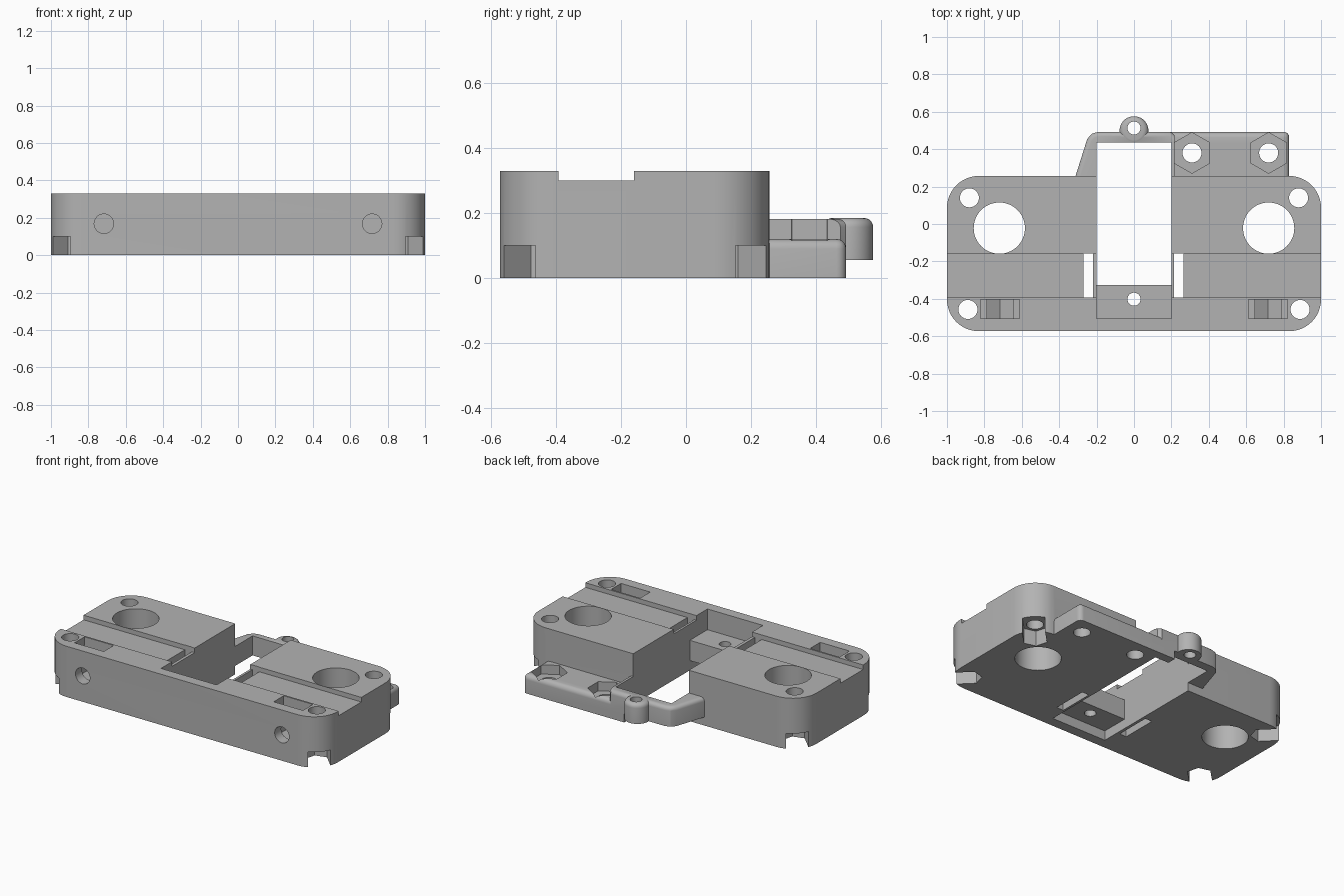
import bpy, bmesh, math
from mathutils import Matrix, Vector

if "Cube" in bpy.data.objects:
    bpy.data.objects.remove(bpy.data.objects["Cube"])

grey = bpy.data.materials.new("plain grey")
grey.diffuse_color = (0.45, 0.45, 0.45, 1)
grey.use_nodes = True
grey.node_tree.nodes["Principled BSDF"].inputs["Base Color"].default_value = grey.diffuse_color


def prism(name, pts, z0, z1, bevel=0, rule=None, segs=5):
    """Extrude an outline from z0 to z1, rounding the edges picked by rule."""
    bm = bmesh.new()
    low = [bm.verts.new((x, y, z0)) for x, y in pts]
    high = [bm.verts.new((x, y, z1)) for x, y in pts]
    bm.faces.new(low[::-1])
    bm.faces.new(high)
    n = len(pts)
    for i in range(n):
        j = (i + 1) % n
        bm.faces.new((low[i], low[j], high[j], high[i]))
    bmesh.ops.recalc_face_normals(bm, faces=bm.faces[:])
    if bevel:
        edges = [e for e in bm.edges if rule(*[v.co for v in e.verts])]
        bmesh.ops.bevel(bm, geom=edges, offset=bevel, segments=segs,
                        profile=0.5, affect='EDGES', clamp_overlap=True)
    mesh = bpy.data.meshes.new(name)
    bm.to_mesh(mesh)
    bm.free()
    ob = bpy.data.objects.new(name, mesh)
    bpy.context.collection.objects.link(ob)
    return ob


def rect(x0, x1, y0, y1):
    return [(x0, y0), (x1, y0), (x1, y1), (x0, y1)]


def ngon(x, y, r, n=48, start=0.0):
    return [(x + r * math.cos(start + math.tau * i / n),
             y + r * math.sin(start + math.tau * i / n)) for i in range(n)]


def combine(target, other, operation):
    mod = target.modifiers.new("join", 'BOOLEAN')
    mod.object, mod.operation, mod.solver = other, operation, 'EXACT'
    other.hide_render = True
    bpy.context.view_layer.objects.active = target
    bpy.ops.object.modifier_apply(modifier=mod.name)
    bpy.data.objects.remove(other)


def cut(pts, z0, z1, matrix=None):
    tool = prism("cutter", pts, z0, z1)
    if matrix:
        tool.data.transform(matrix)
    combine(body, tool, 'DIFFERENCE')


# Main block with rounded vertical corners
FRONT, BACK, TOP, R = -0.573, 0.257, 0.33, 0.17
outline = []
for cx, cy, a0 in ((1 - R, FRONT + R, -90), (1 - R, BACK - R, 0),
                   (R - 1, BACK - R, 90), (R - 1, FRONT + R, 180)):
    for k in range(13):
        a = math.radians(a0 + 7.5 * k)
        outline.append((cx + R * math.cos(a), cy + R * math.sin(a)))
body = prism("mount_body", outline, 0, TOP)

# Rear plate that carries the two nuts
plate = prism("nut_plate", rect(0.1, 0.83, 0.1, 0.493), 0, 0.12, 0.03,
              lambda a, b: (a.z > 0.1 and b.z > 0.1 and
                            (min(a.x, b.x) > 0.8 or min(a.y, b.y) > 0.4))
              or (min(a.x, b.x) > 0.8 and min(a.y, b.y) > 0.4))
combine(body, plate, 'UNION')

# Rear loop closing the centre opening
loop_pts = [(-0.362, 0.1), (0.216, 0.1), (0.216, 0.475), (0.198, 0.493),
            (-0.19, 0.493), (-0.225, 0.483), (-0.25, 0.455)]
loop = prism("rear_loop", loop_pts, 0.055, 0.182, 0.025,
             lambda a, b: a.z > 0.1 and b.z > 0.1 and max(a.y, b.y) > 0.2
             and not (min(a.x, b.x) > 0.2))
combine(body, loop, 'UNION')

# Screw eye on the loop
eye = prism("screw_eye", ngon(0, 0.499, 0.077), 0.055, 0.185, 0.028,
            lambda a, b: a.z > 0.1 and b.z > 0.1)
combine(body, eye, 'UNION')

# Centre opening, front ledge, cross groove and slits
cut(rect(-0.2, 0.2, -0.325, 0.435), -0.1, 0.5)
cut(rect(-0.2, 0.2, -0.506, -0.3), 0.195, 0.5)
cut(rect(-0.2, 0.2, -0.506, -0.3), -0.1, 0.063)
cut(rect(-1.2, 1.2, -0.393, -0.16), 0.3, 0.5)
for x in (-0.245, 0.24):
    cut(rect(x - 0.025, x + 0.025, -0.393, -0.158), -0.1, 0.5)

# Small holes in the ledge and the eye
cut(ngon(0, -0.402, 0.035, 32), -0.1, 0.5)
cut(ngon(0, 0.513, 0.035, 32), -0.1, 0.5)

# Hexagonal nut seats and holes in the rear plate
for x in (0.31, 0.72):
    cut(ngon(x, 0.38, 0.109, 6, math.pi / 2), 0.06, 0.5)
    cut(ngon(x, 0.38, 0.051, 32), -0.1, 0.5)

for s in (-1, 1):
    # Large round openings
    cut(ngon(s * 0.72, -0.022, 0.137, 64), -0.1, 0.5)
    # Corner screw holes with nut slots open to the corner
    for x, y, t in ((0.88, 0.14, 1), (0.888, -0.457, -1)):
        cut(ngon(s * x, y, 0.051, 32), -0.1, 0.5)
        ang = math.atan2(t, s)
        m = Matrix.Translation((s * x, y, 0)) @ Matrix.Rotation(ang, 4, 'Z')
        h = 0.0675
        r = h / math.cos(math.pi / 6)
        trap = [(0.4, -h), (0.4, h), (-r / 2, h), (-r, 0), (-r / 2, -h)]
        cut(trap, -0.1, 0.1, m)
    # Front screw holes running into hexagonal nut pockets
    cut(rect(s * 0.717 - 0.105, s * 0.717 + 0.105, -0.506, -0.404), 0.165, 0.5)
    upright = Matrix.Translation((s * 0.717, 0, 0.168)) @ Matrix.Rotation(
        math.pi / 2, 4, 'X')
    cut(ngon(0, 0, 0.08, 6, math.pi / 2), 0.404, 0.506, upright)
    cut(ngon(0, 0, 0.052, 32), 0.45, 0.8, upright)

# Finish
body.data.materials.clear()
body.data.materials.append(grey)
for p in body.data.polygons:
    p.material_index = 0
bpy.ops.object.select_all(action='DESELECT')
body.select_set(True)
bpy.context.view_layer.objects.active = body
bpy.ops.object.shade_smooth_by_angle(angle=math.radians(30))
